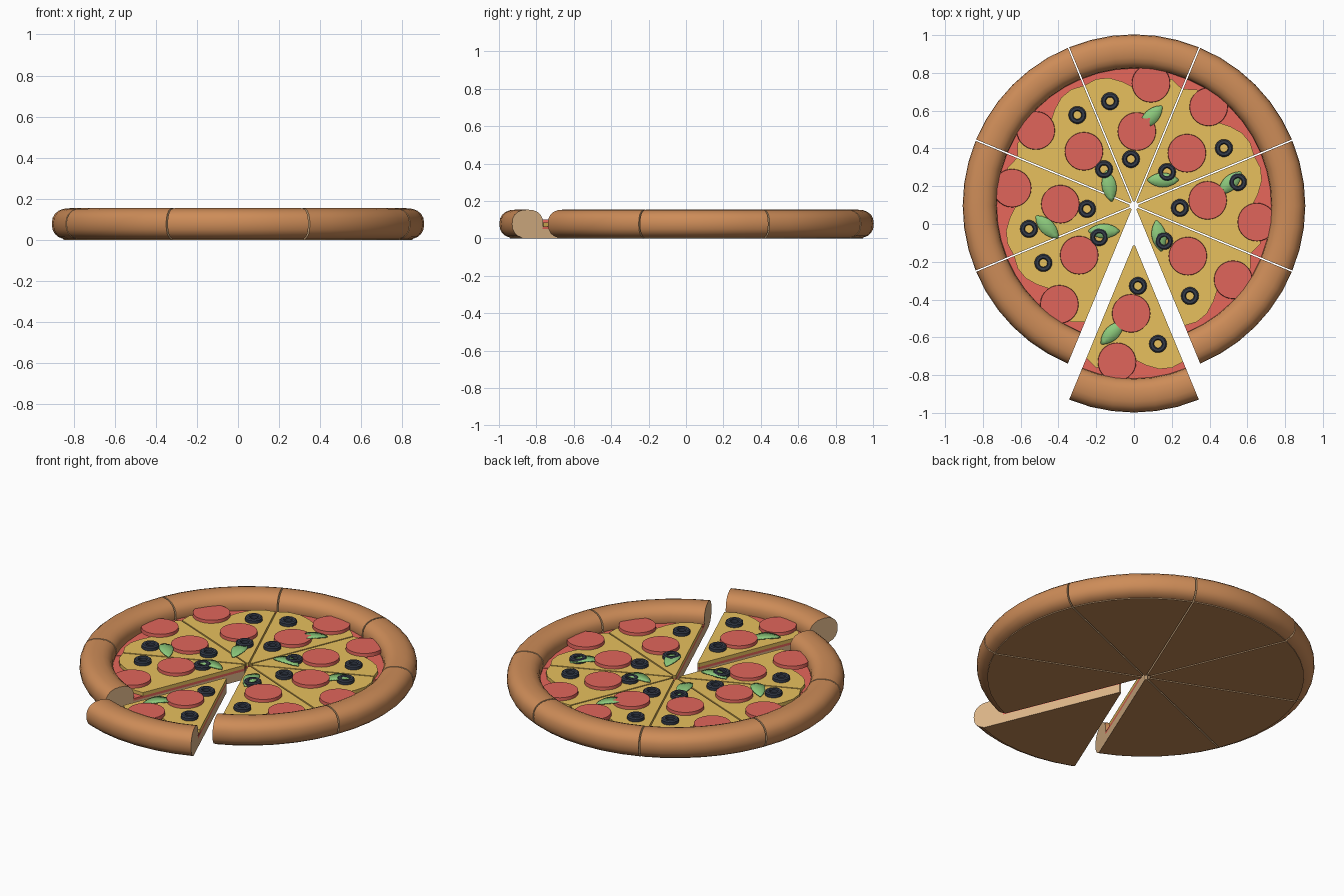
import bpy, bmesh
from math import sin, cos, pi, radians, copysign
from mathutils import Vector, Matrix

if "Cube" in bpy.data.objects:
    bpy.data.objects.remove(bpy.data.objects["Cube"])


def material(name, rgb):
    def linear(c):
        c /= 255
        return c / 12.92 if c < 0.04 else ((c + 0.055) / 1.055) ** 2.4
    color = [linear(c) for c in rgb] + [1]
    m = bpy.data.materials.new(name)
    m.use_nodes = True
    m.diffuse_color = color
    bsdf = m.node_tree.nodes["Principled BSDF"]
    bsdf.inputs["Base Color"].default_value = color
    bsdf.inputs["Roughness"].default_value = 0.8
    return m


CRUST = material("baked crust", (205, 140, 88))
DOUGH = material("pale dough", (224, 184, 138))
BOTTOM = material("browned underside", (190, 133, 84))
SAUCE = material("tomato sauce", (236, 105, 93))
CHEESE = material("yellow cheese", (234, 194, 95))
MEAT = material("red salami", (224, 101, 91))
OLIVE = material("black olive", (52, 59, 73))
LEAF = material("green leaf", (140, 201, 124))

CENTER = Vector((0, 0.097, 0))
PULL = Vector((0, -0.188, 0))
HALF = pi / 8
STEPS = 6
TIP = 0.014
GAP = 0.01
CHEESE_TOP = 0.084


def finish(bm, name, mats, smooth=True):
    bmesh.ops.recalc_face_normals(bm, faces=bm.faces)
    mesh = bpy.data.meshes.new(name)
    bm.to_mesh(mesh)
    bm.free()
    for m in mats:
        mesh.materials.append(m)
    ob = bpy.data.objects.new(name, mesh)
    bpy.context.collection.objects.link(ob)
    if smooth:
        bpy.ops.object.select_all(action="DESELECT")
        ob.select_set(True)
        bpy.context.view_layer.objects.active = ob
        bpy.ops.object.shade_smooth_by_angle(angle=radians(40))
    return ob


def prism(outline, z0, z1, name, mats):
    bm = bmesh.new()
    face = bm.faces.new([bm.verts.new((x, y, z0)) for x, y in outline])
    top = bmesh.ops.extrude_face_region(bm, geom=[face])["geom"]
    for v in top:
        if isinstance(v, bmesh.types.BMVert):
            v.co.z = z1
    bmesh.ops.recalc_face_normals(bm, faces=bm.faces)
    # Underside takes the second material when there is one
    for f in bm.faces:
        f.material_index = int(len(mats) > 1 and f.normal.z < -0.5)
    return finish(bm, name, mats, False)


def polar(r, a):
    return r * cos(a), r * sin(a)


def wedge(radii):
    """Sector outline pointing along +x, with one radius per outer point."""
    n = len(radii) - 1
    rim = [polar(r, -HALF + 2 * HALF * i / n) for i, r in enumerate(radii)]
    return [polar(TIP, -HALF)] + rim + [polar(TIP, HALF)]


def crust(name):
    """Rounded rim swept along the slice, with pale cut ends."""
    bm = bmesh.new()
    rings = []
    for i in range(STEPS + 1):
        a = -HALF + 2 * HALF * i / STEPS
        ring = []
        for k in range(20):
            t = 2 * pi * k / 20
            c, s = [copysign(abs(v) ** 0.85, v) for v in (cos(t), sin(t))]
            x, y = polar(0.807 + 0.09 * c, a)
            ring.append(bm.verts.new((x, y, 0.0775 + 0.0765 * s)))
        rings.append(ring)
    for a, b in zip(rings, rings[1:]):
        for k in range(20):
            j = (k + 1) % 20
            bm.faces.new((a[k], a[j], b[j], b[k]))
    for end in (rings[0], rings[-1]):
        bm.faces.new(end).material_index = 1
    return finish(bm, name, [CRUST, DOUGH])


# Eight slices, the front one pulled out
wavy = [0.66, 0.69, 0.67, 0.70, 0.615, 0.65, 0.68, 0.69, 0.68]
for n in range(8):
    angle = -pi / 2 + n * pi / 4
    place = CENTER + Vector((*polar(GAP, angle), 0))
    if n == 0:
        place += PULL
    edge = wavy if n % 2 == 0 else wavy[::-1]
    parts = [
        crust(f"crust_{n}"),
        prism(wedge([0.84] * (STEPS + 1)), 0, 0.05, f"base_{n}", [DOUGH, BOTTOM]),
        prism(wedge([0.725] * (STEPS + 1)), 0.05, 0.064, f"sauce_{n}", [SAUCE]),
        prism(wedge(edge), 0.064, CHEESE_TOP, f"cheese_{n}", [CHEESE]),
    ]
    for ob in parts:
        ob.matrix_world = Matrix.Translation(place) @ Matrix.Rotation(angle, 4, "Z")

# Salami discs
discs = [(-.015, -.473), (-.09, -.73), (.09, .745), (.015, .49), (.395, .62), (.28, .375),
         (.65, .01), (.39, .125), (.525, -.295), (.285, -.17), (-.395, -.425),
         (-.29, -.165), (-.645, .19), (-.39, .105), (-.52, .495), (-.265, .385)]
for i, (x, y) in enumerate(discs):
    bm = bmesh.new()
    bmesh.ops.create_cone(bm, cap_ends=True, segments=28, radius1=0.102, radius2=0.1,
                          depth=0.022, matrix=Matrix.Translation((x, y, CHEESE_TOP + 0.007)))
    finish(bm, f"salami_{i}", [MEAT])


# Olive rings
def olive(name, x, y):
    bm = bmesh.new()
    profile = [(.021, 0), (.021, .021), (.026, .026), (.04, .026), (.047, .02), (.047, 0)]
    rings = []
    for i in range(18):
        ring = []
        for r, z in profile:
            px, py = polar(r, 2 * pi * i / 18)
            ring.append(bm.verts.new((x + px, y + py, CHEESE_TOP - 0.003 + z)))
        rings.append(ring)
    for i, a in enumerate(rings):
        b = rings[(i + 1) % 18]
        for k in range(len(profile)):
            j = (k + 1) % len(profile)
            bm.faces.new((a[k], a[j], b[j], b[k]))
    finish(bm, name, [OLIVE])


olives = [(-.127, .65), (-.016, .344), (-.3, .577), (-.159, .29), (-.249, .08), (-.556, -.026),
          (-.48, -.206), (-.185, -.07), (.476, .402), (.175, .275), (.55, .222), (.243, .085),
          (.159, -.09), (.296, -.381), (.021, -.328), (.127, -.635)]
for i, (x, y) in enumerate(olives):
    olive(f"olive_{i}", x, y)


# Creased, gently arched leaves
def leaf(name, x, y, degrees):
    bm = bmesh.new()
    rows = []
    for i in range(9):
        t = i / 8
        w = 0.004 + 0.034 * sin(pi * t) ** 0.75
        z = 0.006 + 0.012 * sin(pi * t)
        rows.append([bm.verts.new(((t - 0.5) * 0.165, s * w, z + abs(s) * w * 0.1))
                     for s in (-1, 0, 1)])
    for a, b in zip(rows, rows[1:]):
        for k in range(2):
            bm.faces.new((a[k], a[k + 1], b[k + 1], b[k]))
    ob = finish(bm, name, [LEAF])
    ob.location = (x, y, CHEESE_TOP)
    ob.rotation_euler.z = radians(degrees)
    solid = ob.modifiers.new("thickness", "SOLIDIFY")
    solid.thickness = 0.006


leaves = [(-.116, -.577, 225), (.09, .566, 45), (.153, .233, 0), (.508, .217, 45),
          (.132, -.063, 100), (-.159, -.037, 180), (-.46, -.016, -45), (-.132, .201, 100)]
for i, (x, y, degrees) in enumerate(leaves):
    leaf(f"leaf_{i}", x, y, degrees)
